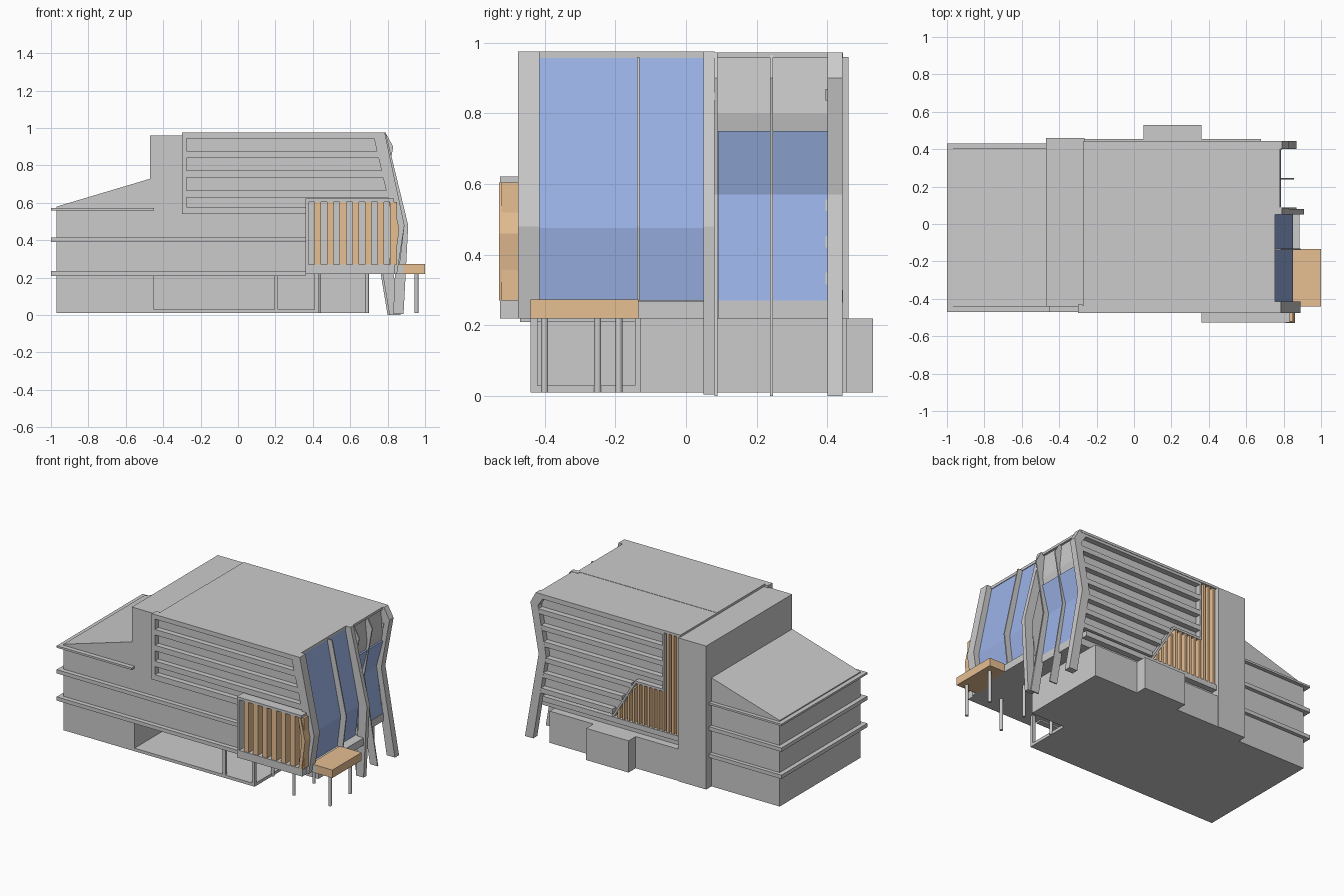
import bpy, bmesh

if "Cube" in bpy.data.objects:
    bpy.data.objects.remove(bpy.data.objects["Cube"])

def material(name, col):
    m = bpy.data.materials.new(name)
    m.diffuse_color = col
    m.use_nodes = True
    m.node_tree.nodes["Principled BSDF"].inputs["Base Color"].default_value = m.diffuse_color
    return m

WOOD = material("wood", (0.80, 0.52, 0.29, 1))
GLASS = material("glass", (0.33, 0.45, 0.80, 1))

def prism(name, pts, y0, y1, mat=None):
    """Extrude an (x, z) outline from y0 to y1."""
    bm = bmesh.new()
    f = bm.faces.new([bm.verts.new((x, y0, z)) for x, z in pts])
    r = bmesh.ops.extrude_face_region(bm, geom=[f])
    bmesh.ops.translate(bm, vec=(0, y1 - y0, 0),
                        verts=[v for v in r["geom"] if isinstance(v, bmesh.types.BMVert)])
    bmesh.ops.recalc_face_normals(bm, faces=bm.faces)
    me = bpy.data.meshes.new(name)
    bm.to_mesh(me)
    bm.free()
    ob = bpy.data.objects.new(name, me)
    bpy.context.collection.objects.link(ob)
    if mat:
        me.materials.append(mat)
    return ob

def box(name, x0, x1, y0, y1, z0, z1, mat=None):
    return prism(name, [(x0, z0), (x1, z0), (x1, z1), (x0, z1)], y0, y1, mat)

def at(path, z):
    """x on a bent (x, z) path at height z."""
    for (xa, za), (xb, zb) in zip(path, path[1:]):
        if min(za, zb) <= z <= max(za, zb):
            return xa + (xb - xa) * (z - za) / (zb - za)
    return path[-1][0]

def bent(name, inner, outer, y0, y1, mat=None):
    """Bent strip between two paths, both listed top to bottom."""
    return prism(name, inner + outer[::-1], y0, y1, mat)

# Left wing with sloping roof, and its ledges
prism("left_wing", [(-.97, .01), (-.45, .01), (-.45, .735), (-.97, .58)], -.44, .405)
box("wing_ledge_top", -1, -.45, -.47, .43, .56, .573)
for i, z in enumerate((.21, .39)):
    box(f"wing_ledge_{i}", -1, -.46, -.47, .43, z, z + .025)
    box(f"front_ledge_{i}", -.46, .36, -.47, -.43, z, z + .025)

# Stair tower
box("tower_rear", -.47, -.265, -.13, .46, .01, .96)
box("tower_front", -.47, -.265, -.44, -.13, .21, .96)

# Ground floor: rear block, open porch with slab and posts
box("base_rear", -.47, .68, -.13, .455, .01, .22)
box("base_annex", .05, .36, .45, .53, .01, .22)
box("porch_slab", -.46, .43, -.44, -.12, .01, .03)
for i, (x, y) in enumerate(((.205, -.43), (.42, -.43), (.42, -.135))):
    box(f"porch_post_{i}", x - .01, x + .01, y - .01, y + .01, .03, .22)
for i, (x, y) in enumerate(((.43, -.25), (.69, -.40), (.69, -.19), (.955, -.40), (.955, -.19))):
    bpy.ops.mesh.primitive_cylinder_add(vertices=12, radius=.01, depth=.21, location=(x, y, .115))
    bpy.context.object.name = f"column_{i}"

# South half of the hall: bows outwards
glass_s = [(.75, .96), (.85, .475), (.825, .27)]
prism("hall_south", [(-.28, .22), (.81, .22)] + [(x - .012, z) for x, z in glass_s[::-1]] + [(-.28, .96)], -.44, .06)
bent("glass_south", [(x - .012, z) for x, z in glass_s], glass_s, -.415, .05, GLASS)
box("south_sill", .70, .885, -.44, .06, .22, .268)

# North half of the hall: bends inwards
glass_n = [(.782, .75), (.735, .57), (.782, .27)]
prism("hall_north", [(-.28, .22), (.77, .22)] + [(x - .012, z) for x, z in glass_n[::-1]]
      + [(.78, .80), (.765, .96), (-.28, .96)], .06, .405)
bent("glass_north", [(x - .012, z) for x, z in glass_n], glass_n, .09, .40, GLASS)
box("north_sill", .60, .785, .09, .40, .22, .27)

# Roof
box("roof_south", -.27, .755, -.475, .06, .957, .975)
box("roof_north", -.27, .78, .06, .445, .957, .973)

# Bent end fins, south group bowed outwards
bent("fin_front", [(.72, .975), (.835, .48), (.80, .22)], [(.785, .975), (.89, .48), (.85, .22)], -.475, -.415)
bent("fin_south_mid", [(.74, .96), (.84, .48), (.82, .27)], [(.785, .96), (.89, .48), (.865, .27)], -.139, -.131)
bent("fin_centre", [(.735, .975), (.85, .48), (.83, .005)], [(.79, .975), (.91, .48), (.885, .005)], .05, .08)

# North group bent inwards
n_in = [(.72, .973), (.775, .89), (.715, .57), (.81, 0)]
n_out = [(.79, .973), (.83, .90), (.77, .57), (.87, 0)]
bent("fin_north_inner", n_in, n_out, .081, .089)
bent("fin_north_mid", [(x - .01, z) for x, z in n_in], [(x - .014, z) for x, z in n_out], .238, .246)
bent("fin_back", n_in, n_out, .40, .443)

# Front louvre frame and slanted-end louvres
f_edge = [(.735, .975), (.845, .48)]
box("frame_left", -.30, -.275, -.475, -.43, .54, .975)
for i, z in enumerate((.945, .84, .735, .63, .54)):
    h = .03 if i == 0 else .037
    right = (at(f_edge, z), at(f_edge, z + h)) if i < 4 else (.36, .36)
    prism(f"front_louvre_{i}", [(-.28, z), (right[0], z), (right[1], z + h), (-.28, z + h)], -.475, -.435)

# Front timber screen box
box("screen_top", .36, .835, -.527, -.44, .605, .622)
box("screen_bottom", .36, .84, -.527, -.44, .22, .27)
box("screen_left", .36, .378, -.527, -.44, .22, .622)
for i in range(7):
    x = .409 + i * .0675
    box(f"screen_slat_{i}", x, x + .035, -.522, -.44, .27, .605, WOOD)
bent("screen_end", [(.81, .605), (.838, .46), (.815, .27)], [(.83, .605), (.862, .46), (.838, .27)], -.53, -.475, WOOD)

# Back louvres, stepping back around the timber slats
def left_end(z):
    return -.14 if z > .56 else .06 + (.57 - z) / .24 * .16

for i in range(7):
    z = .94 - i * .104
    prism(f"back_louvre_{i}", [(left_end(z), z), (at(n_in, z) + .02, z),
          (at(n_in, z + .033) + .02, z + .033), (left_end(z), z + .033)], .395, .442)
box("back_ledge", -.27, .74, .395, .445, .265, .30)
box("back_trim_upright", -.15, -.138, .395, .442, .57, .96)
box("back_trim_step", -.15, .06, .395, .442, .565, .58)
prism("back_trim_slope", [(.05, .58), (.065, .58), (.235, .30), (.22, .30)], .395, .442)

# Back timber slats: tall by the tower, low and sloped further along
for i in range(13):
    x = -.255 + i * .036
    top = .955 if x < -.16 else .57 if x < .04 else .57 - (x - .04) * 1.5
    box(f"back_slat_{i}", x, x + .016, .40, .44, .30, max(top, .33), WOOD)

# Timber deck
box("deck", .84, 1, -.44, -.135, .22, .273, WOOD)
